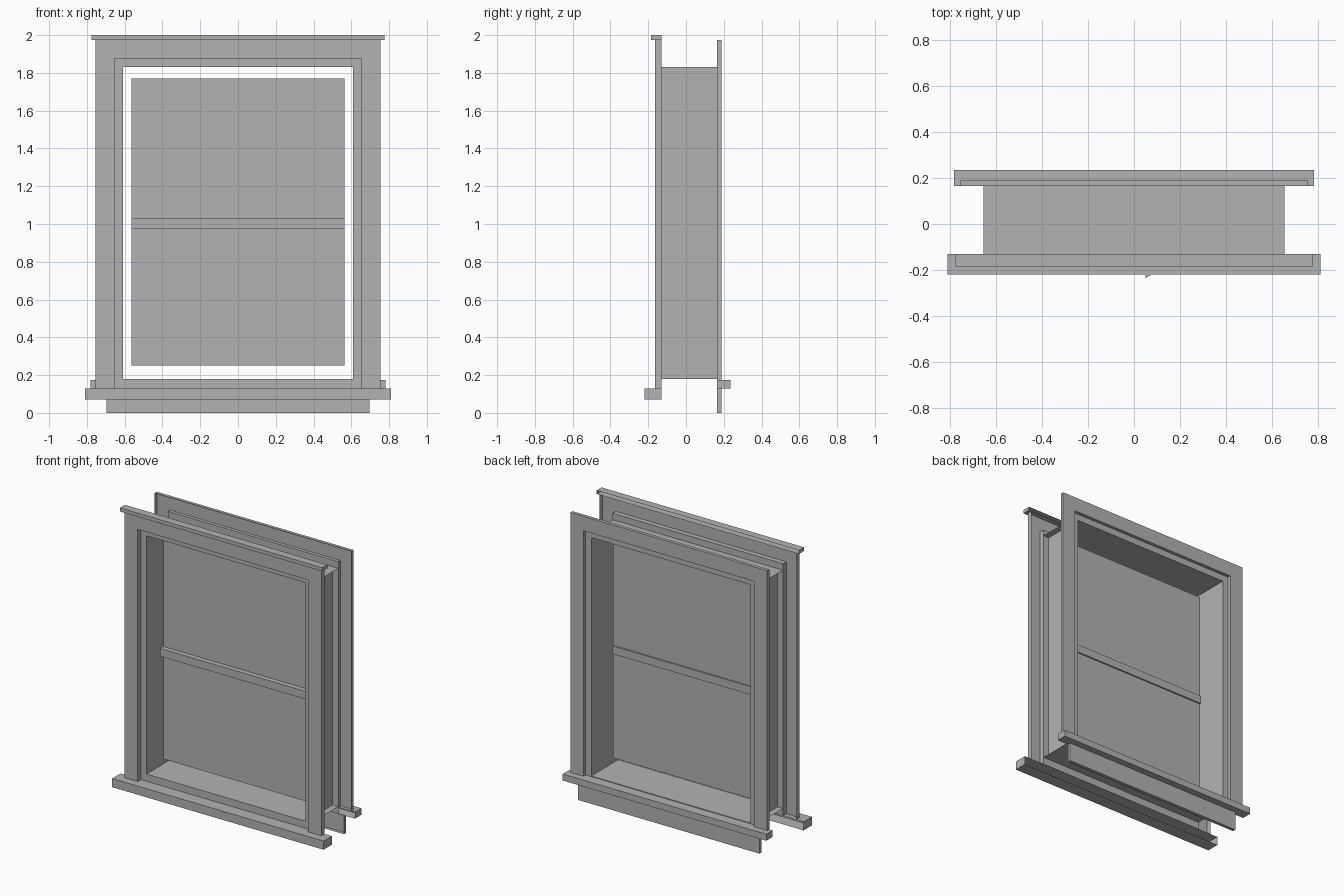
import bpy
import bmesh

if "Cube" in bpy.data.objects:
    bpy.data.objects.remove(bpy.data.objects["Cube"])

paint = bpy.data.materials.new("plain grey")
paint.use_nodes = True
paint.diffuse_color = (0.45, 0.45, 0.45, 1)
paint.node_tree.nodes["Principled BSDF"].inputs["Base Color"].default_value = (0.45, 0.45, 0.45, 1)


def finish(name, bm):
    mesh = bpy.data.meshes.new(name)
    bm.to_mesh(mesh)
    bm.free()
    mesh.materials.append(paint)
    obj = bpy.data.objects.new(name, mesh)
    bpy.context.collection.objects.link(obj)
    return obj


def shell(name, outline, face_y, wall_y, closed=False):
    """Board with a flat face and edge walls, open toward the wall unless closed."""
    bm = bmesh.new()
    face = [bm.verts.new((x, face_y, z)) for x, z in outline]
    wall = [bm.verts.new((x, wall_y, z)) for x, z in outline]
    bm.faces.new(face)
    if closed:
        bm.faces.new(wall[::-1])
    for i in range(len(outline)):
        j = (i + 1) % len(outline)
        bm.faces.new((face[j], face[i], wall[i], wall[j]))
    bmesh.ops.recalc_face_normals(bm, faces=bm.faces[:])
    if bm.faces[0].normal.y * (face_y - wall_y) < 0:
        bmesh.ops.reverse_faces(bm, faces=bm.faces[:])
    return finish(name, bm)


def rect(half, low, high):
    return [(-half, low), (half, low), (half, high), (-half, high)]


def arch(outer, inner, low, head, top):
    """Upside-down U: two legs joined by a head."""
    return [(-outer, low), (-inner, low), (-inner, head), (inner, head),
            (inner, low), (outer, low), (outer, top), (-outer, top)]


def sheet(name, points):
    bm = bmesh.new()
    bm.faces.new([bm.verts.new(p) for p in points])
    return finish(name, bm)


FRONT, BACK = -0.13, 0.165      # wall planes
OPEN, JAMB = 0.653, 0.61        # half widths of casing opening and jamb
SILL, HEAD, TOP = 0.18, 1.83, 1.875

# Trim on the outside
shell("front_casing", arch(0.754, OPEN, 0.13, TOP, 1.975), -0.165, FRONT)
shell("front_crown", rect(0.775, 1.975, 2.0), -0.185, FRONT)
shell("front_sill", rect(0.81, 0.07, 0.13), -0.22, FRONT)
sheet("sill_drip_tip", [(0.05, -0.22, 0.13), (0.05, -0.235, 0.13), (0.075, -0.22, 0.13)])

# Trim on the inside
shell("back_casing", arch(0.754, OPEN, 0.175, TOP, 1.975), 0.188, BACK)
shell("back_stool", rect(0.78, 0.13, 0.175), 0.235, BACK)
shell("back_apron", rect(0.695, 0.0, 0.13), 0.188, BACK)

# Jamb lining between the two casings
for side, x in (("right", -JAMB), ("left", JAMB)):
    sheet(side + "_jamb", [(x, FRONT, SILL), (x, BACK, SILL), (x, BACK, HEAD), (x, FRONT, HEAD)])
for name, z in (("bottom_jamb", SILL), ("top_jamb", HEAD)):
    sheet(name, [(-OPEN, FRONT, z), (OPEN, FRONT, z), (OPEN, BACK, z), (-OPEN, BACK, z)])

# Flat stops that show inside each casing
for side, y in (("front", FRONT), ("back", BACK)):
    sheet(side + "_stop", [(x, y, z) for x, z in arch(OPEN, JAMB, 0.13, HEAD, TOP)])
    sheet(side + "_bottom_stop", [(x, y, z) for x, z in rect(JAMB, 0.13, SILL)])

# Pane and meeting rail
sheet("pane", [(x, -0.01, z) for x, z in rect(0.565, 0.25, 1.77)])
shell("meeting_rail", rect(0.565, 0.975, 1.03), -0.045, 0.0, closed=True)
